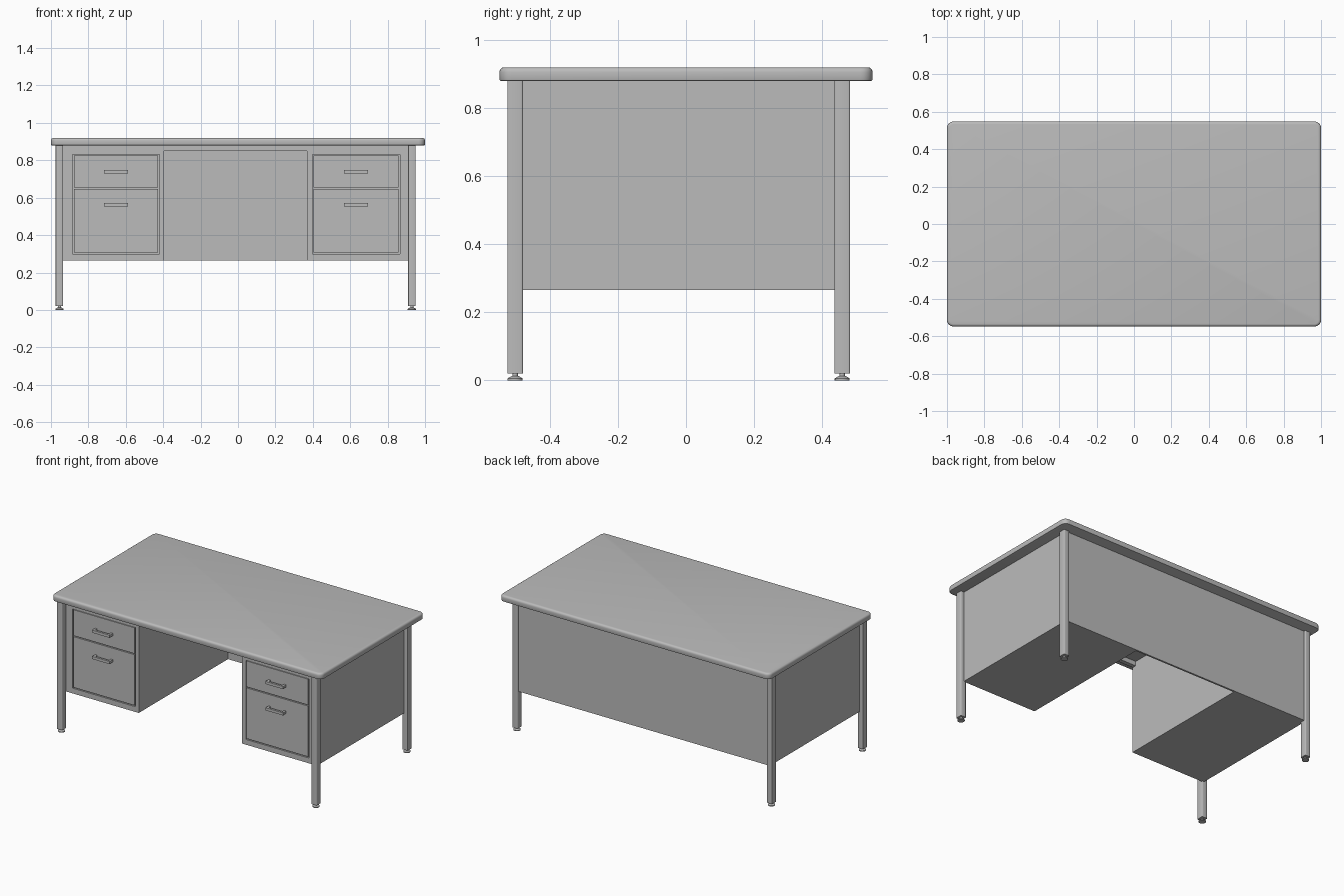
import bpy
import bmesh
import math
from mathutils import Vector

if "Cube" in bpy.data.objects:
    bpy.data.objects.remove(bpy.data.objects["Cube"], do_unlink=True)

GREY = (0.5, 0.5, 0.5, 1.0)
mat = bpy.data.materials.new("grey paint")
mat.use_nodes = True
mat.diffuse_color = GREY
mat.node_tree.nodes["Principled BSDF"].inputs["Base Color"].default_value = GREY


def finish(name, bm, smooth=False):
    mesh = bpy.data.meshes.new(name)
    bmesh.ops.recalc_face_normals(bm, faces=bm.faces)
    bm.to_mesh(mesh)
    bm.free()
    mesh.materials.append(mat)
    obj = bpy.data.objects.new(name, mesh)
    bpy.context.collection.objects.link(obj)
    if smooth:
        bpy.ops.object.select_all(action="DESELECT")
        obj.select_set(True)
        bpy.context.view_layer.objects.active = obj
        bpy.ops.object.shade_smooth_by_angle(angle=math.radians(35))
    return obj


def box_mesh(x, y, z):
    bm = bmesh.new()
    bmesh.ops.create_cube(bm, size=1)
    for v in bm.verts:
        for i, (low, high) in enumerate((x, y, z)):
            v.co[i] = high if v.co[i] > 0 else low
    return bm


def is_vertical(edge):
    return abs(edge.verts[0].co.z - edge.verts[1].co.z) > 0.001


def box(name, x, y, z, corner=0):
    bm = box_mesh(x, y, z)
    if corner:
        edges = [e for e in bm.edges if is_vertical(e)]
        bmesh.ops.bevel(bm, geom=edges, offset=corner, segments=3,
                        profile=0.5, affect="EDGES")
    return finish(name, bm, corner > 0)


TOP_Z, LOW_Z = 0.88, 0.265
FRONT, BACK = -0.485, 0.47
MID = -0.0125          # the frame sits slightly off centre under the top

# Desk top: rounded corners, soft upper rim, small lower rim
bm = box_mesh((-1, 1), (-0.548, 0.548), (TOP_Z, 0.92))
bmesh.ops.bevel(bm, geom=[e for e in bm.edges if is_vertical(e)], offset=0.035,
                segments=6, profile=0.5, affect="EDGES")
for height, size, steps in ((0.92, 0.014, 4), (TOP_Z, 0.004, 2)):
    rim = [e for e in bm.edges if all(abs(v.co.z - height) < 1e-5 for v in e.verts)]
    bmesh.ops.bevel(bm, geom=rim, offset=size, segments=steps,
                    profile=0.5, affect="EDGES")
finish("desk_top", bm, True)

# Legs with levelling feet
for side, x in (("right", MID - 0.942), ("left", MID + 0.942)):
    for end, y in (("front", -0.502), ("back", 0.459)):
        box(f"{end}_{side}_leg", (x - 0.02, x + 0.02),
            (y - 0.023, y + 0.023), (0.02, TOP_Z), 0.005)
        bm = bmesh.new()
        for low, high, r1, r2 in ((0, 0.006, 0.022, 0.022),
                                  (0.006, 0.013, 0.022, 0.01),
                                  (0.013, 0.021, 0.008, 0.008)):
            part = bmesh.ops.create_cone(bm, cap_ends=True, segments=20,
                                         radius1=r1, radius2=r2, depth=high - low)
            bmesh.ops.translate(bm, verts=part["verts"],
                                vec=Vector((x, y, (low + high) / 2)))
        finish(f"{end}_{side}_foot", bm, True)

# Back panel and the rail over the knee space
box("back_panel", (MID - 0.93, MID + 0.93), (BACK - 0.012, BACK), (LOW_Z, TOP_Z))
box("knee_rail", (MID - 0.39, MID + 0.39), (FRONT + 0.002, FRONT + 0.03), (0.85, TOP_Z))

# Drawer pedestals: body, front frame and drawer fronts parted by thin grooves
GAP, SKIN = 0.007, 0.01
for side, outer, inner, d0, d1 in (("right", MID - 0.937, -0.395, -0.885, -0.42),
                                   ("left", MID + 0.937, 0.37, 0.397, 0.865)):
    x0, x1 = min(outer, inner), max(outer, inner)
    face = (FRONT, FRONT + SKIN)
    box(f"{side}_pedestal", (x0, x1), (FRONT + SKIN, BACK - 0.005), (LOW_Z, TOP_Z))
    frame = {"lower": ((x0, x1), (LOW_Z, 0.3)),
             "upper": ((x0, x1), (0.83, TOP_Z)),
             "right": ((x0, d0), (0.3, 0.83)),
             "left": ((d1, x1), (0.3, 0.83))}
    for part, (xs, zs) in frame.items():
        box(f"{side}_pedestal_{part}_frame", xs, face, zs)
    for level, low, high, grip in (("lower", 0.3 + GAP, 0.65 - GAP / 2, 0.562),
                                   ("upper", 0.65 + GAP / 2, 0.83 - GAP / 2, 0.738)):
        box(f"{side}_{level}_drawer", (d0 + GAP, d1 - GAP), face, (low, high))
        cx = (d0 + d1) / 2
        # Bar handle with two short posts
        box(f"{side}_{level}_handle", (cx - 0.065, cx + 0.065),
            (FRONT - 0.034, FRONT - 0.02), (grip - 0.009, grip + 0.009))
        for post, s in (("right", -1), ("left", 1)):
            px = cx + s * 0.058
            box(f"{side}_{level}_handle_{post}_post", (px - 0.007, px + 0.007),
                (FRONT - 0.021, FRONT + 0.001), (grip - 0.008, grip + 0.008))
